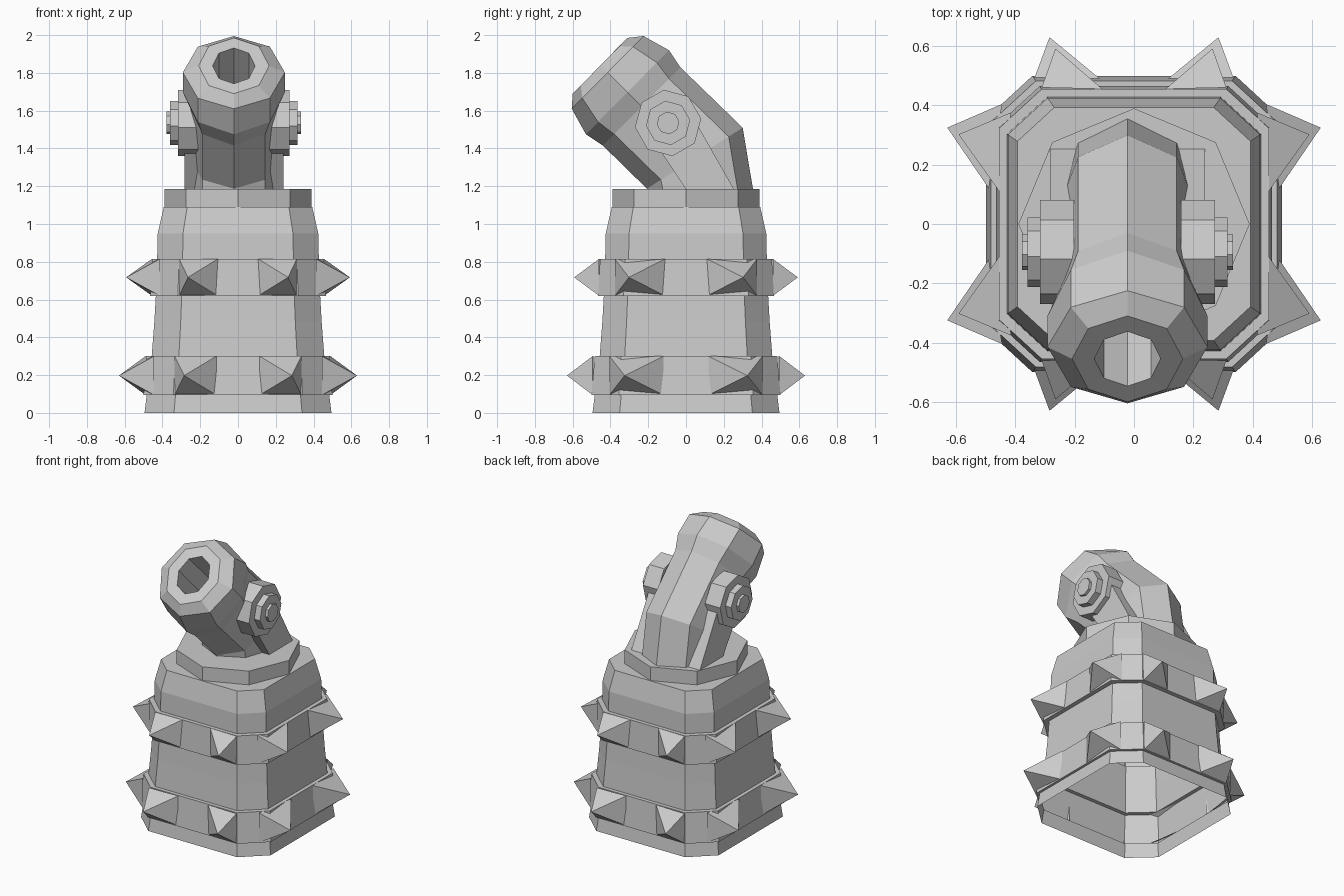
import bpy, bmesh
from math import cos, sin, pi
from mathutils import Vector, Matrix

if "Cube" in bpy.data.objects:
    bpy.data.objects.remove(bpy.data.objects["Cube"])

CX = -0.022  # the gun sits slightly off centre


def make(name, bm):
    bmesh.ops.recalc_face_normals(bm, faces=bm.faces)
    me = bpy.data.meshes.new(name)
    bm.to_mesh(me)
    bm.free()
    ob = bpy.data.objects.new(name, me)
    bpy.context.collection.objects.link(ob)
    return ob


def loft(name, rings, cap_end=True):
    bm = bmesh.new()
    loops = [[bm.verts.new(p) for p in r] for r in rings]
    n = len(loops[0])
    for a, b in zip(loops, loops[1:]):
        for i in range(n):
            j = (i + 1) % n
            bm.faces.new((a[i], a[j], b[j], b[i]))
    if cap_end:
        bm.faces.new(loops[-1])
    return make(name, bm)


# Tower: chamfered-square shell, open at the bottom, with two raised bands
def tower_ring(z, h):
    fx, fy = h * 0.685, h * 0.71
    return [(h, -fy, z), (h, fy, z), (fx, h, z), (-fx, h, z),
            (-h, fy, z), (-h, -fy, z), (-fx, -h, z), (fx, -h, z)]


loft("tower", [tower_ring(z, h) for z, h in [
    (0, .495), (.095, .483), (.095, .5), (.3, .483), (.3, .457), (.48, .443),
    (.62, .435), (.62, .465), (.815, .455), (.815, .428), (.95, .425), (1.09, .393)]])

# Spikes: front/back pair and wider side pair that wraps onto the chamfer
bm = bmesh.new()
for z0, z1, s, tip in [(.095, .3, 1, .63), (.62, .815, .93, .592)]:
    zm = (z0 + z1) / 2
    for (ax, ay), (bx, by), (tx, ty) in [
            ((.115, .49), (.335, .495), (.285 * s, tip)),
            ((.49, .12), (.445, .405), (tip, .325 * s))]:
        for sx in (-1, 1):
            for sy in (-1, 1):
                base = [bm.verts.new((x * s * sx, y * s * sy, z)) for x, y, z in
                        [(ax, ay, z0), (bx, by, z0), (bx, by, z1), (ax, ay, z1)]]
                t = bm.verts.new((tx * sx, ty * sy, zm))
                for i in range(4):
                    bm.faces.new((base[i], base[(i + 1) % 4], t))
make("spikes", bm)

# Turntable: octagonal plate
bm = bmesh.new()
bmesh.ops.create_cone(bm, cap_ends=True, segments=8, radius1=.39, radius2=.39, depth=.095,
                      matrix=Matrix.Translation((0, 0, 1.1375)))
make("turntable", bm)


# Barrel: octagonal rings spanned between a lower and an upper point in the side view
def barrel_ring(y0, z0, y1, z1, rx):
    c = Vector((CX, (y0 + y1) / 2, (z0 + z1) / 2))
    v = Vector((0, (y1 - y0) / 2, (z1 - z0) / 2))
    return [c + v * cos(i * pi / 4) + Vector((rx * sin(i * pi / 4), 0, 0)) for i in range(8)]


loft("barrel", [barrel_ring(*r) for r in [
    (-.205, 1.183, .355, 1.183, .235),
    (-.207, 1.187, .30, 1.51, .235),
    (-.44, 1.415, -.03, 1.83, .235),
    (-.53, 1.475, -.09, 1.92, .27),
    (-.605, 1.61, -.225, 1.995, .27),
    (-.60, 1.69, -.31, 1.985, .187),
    (-.547, 1.743, -.363, 1.932, .112),
    (-.327, 1.523, -.143, 1.712, .112)]])

for side, sx in (("left", -1), ("right", 1)):
    # Pivot: stacked octagonal discs with a bolt
    bm = bmesh.new()
    for r, x0, x1 in [(.177, .18, .295), (.118, .28, .338), (.06, .32, .356)]:
        m = (Matrix.Translation((CX + sx * (x0 + x1) / 2, -.095, 1.535))
             @ Matrix.Rotation(pi / 2, 4, 'Y') @ Matrix.Rotation(.13, 4, 'Z'))
        bmesh.ops.create_cone(bm, cap_ends=True, segments=8, radius1=r, radius2=r,
                              depth=x1 - x0, matrix=m)
    make(side + "_pivot", bm)
    # Bracket: slanted arm from the turntable to the pivot
    prof = [(0, 1.183), (.255, 1.183), (.04, 1.56), (-.19, 1.47)]
    loft(side + "_bracket", [[(CX + sx * x, y, z) for y, z in prof] for x in (.15, .262)])
